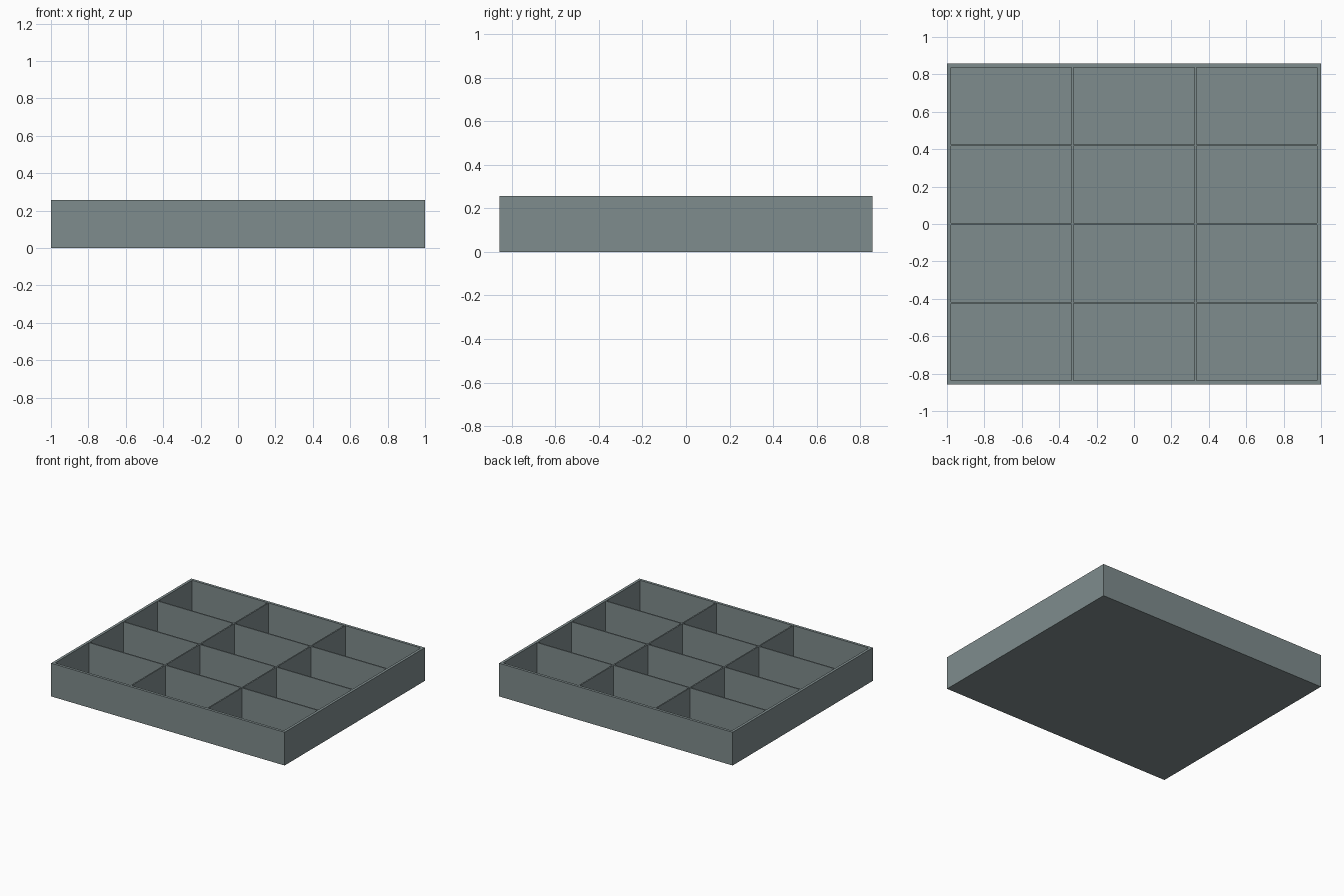
import bpy, bmesh

if "Cube" in bpy.data.objects:
    bpy.data.objects.remove(bpy.data.objects["Cube"])

W, D, H = 1.0, 0.858, 0.257      # half width, half depth, height
WALL, DIV, FLOOR = 0.021, 0.010, 0.021
COLS, ROWS = 3, 4


def grid_lines(half, count):
    """Wall and compartment edges along one axis."""
    size = (2 * (half - WALL) - (count - 1) * DIV) / count
    lines = [-half]
    for i in range(count):
        start = -half + WALL + i * (size + DIV)
        lines += [start, start + size]
    return lines + [half]


grey = bpy.data.materials.new("slate grey")
grey.diffuse_color = (0.212, 0.262, 0.266, 1)
grey.use_nodes = True
grey.node_tree.nodes["Principled BSDF"].inputs["Base Color"].default_value = grey.diffuse_color

# Rim and divider tops as a grid; every odd cell is a compartment
xs, ys = grid_lines(W, COLS), grid_lines(D, ROWS)
bm = bmesh.new()
v = [[bm.verts.new((x, y, H)) for y in ys] for x in xs]
pockets = []
for i in range(len(xs) - 1):
    for j in range(len(ys) - 1):
        f = bm.faces.new((v[i][j], v[i + 1][j], v[i + 1][j + 1], v[i][j + 1]))
        if i % 2 and j % 2:
            pockets.append(f)
border = [e for e in bm.edges if e.is_boundary]

# Sink the compartments
floors = bmesh.ops.extrude_discrete_faces(bm, faces=pockets)["faces"]
for f in floors:
    for vert in f.verts:
        vert.co.z = FLOOR

# Outer walls and underside
ext = bmesh.ops.extrude_edge_only(bm, edges=border)["geom"]
for g in ext:
    if isinstance(g, bmesh.types.BMVert):
        g.co.z = 0
bmesh.ops.contextual_create(bm, geom=[g for g in ext if isinstance(g, bmesh.types.BMEdge) and g.is_boundary])
bmesh.ops.recalc_face_normals(bm, faces=bm.faces)

mesh = bpy.data.meshes.new("compartment_tray")
bm.to_mesh(mesh)
bm.free()
mesh.materials.append(grey)
bpy.context.collection.objects.link(bpy.data.objects.new("compartment_tray", mesh))
